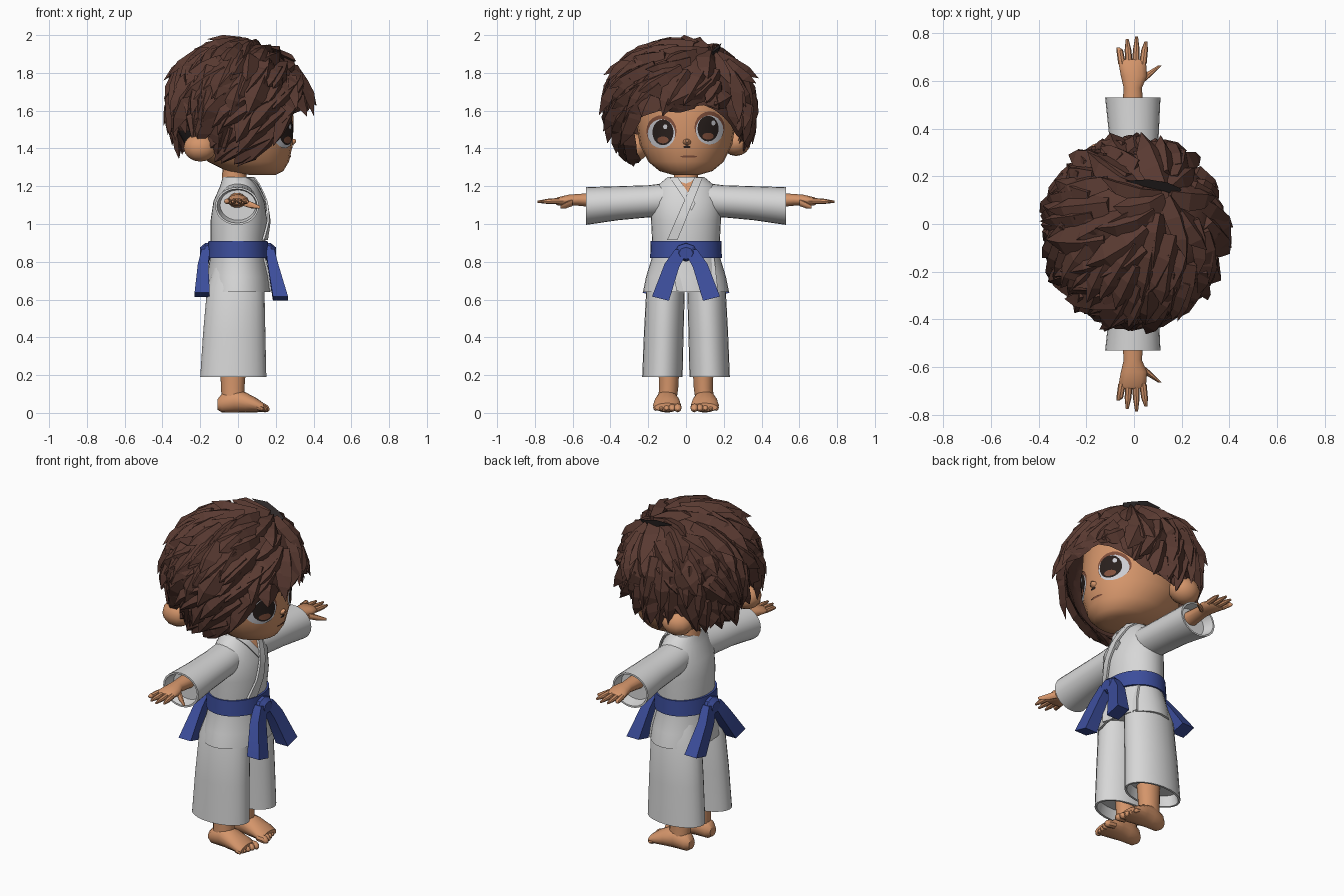
import bpy, bmesh, math, random
from mathutils import Vector

if "Cube" in bpy.data.objects:
    bpy.data.objects.remove(bpy.data.objects["Cube"])

random.seed(11)


def material(name, rgb):
    m = bpy.data.materials.new(name)
    m.diffuse_color = (*rgb, 1)
    m.use_nodes = True
    m.node_tree.nodes["Principled BSDF"].inputs["Base Color"].default_value = m.diffuse_color
    return m


SKIN = material("skin", (0.66, 0.30, 0.145))
HAIR = material("brown hair", (0.10, 0.042, 0.031))
SHADE = material("dark hair", (0.025, 0.02, 0.02))
CLOTH = material("white cloth", (0.68, 0.68, 0.68))
BELT = material("blue belt", (0.045, 0.075, 0.33))
WHITE = material("eye white", (0.60, 0.60, 0.64))
DARK = material("dark iris", (0.022, 0.014, 0.012))
LIP = material("lip brown", (0.22, 0.08, 0.045))


def finish(name, bm, mat, angle=40):
    bmesh.ops.recalc_face_normals(bm, faces=bm.faces)
    me = bpy.data.meshes.new(name)
    bm.to_mesh(me)
    bm.free()
    me.materials.append(mat)
    ob = bpy.data.objects.new(name, me)
    bpy.context.collection.objects.link(ob)
    if angle:
        bpy.ops.object.select_all(action='DESELECT')
        ob.select_set(True)
        bpy.context.view_layer.objects.active = ob
        bpy.ops.object.shade_smooth_by_angle(angle=math.radians(angle))
    return ob


def bridge(bm, p, q):
    n = len(p)
    return [bm.faces.new((p[i], p[(i + 1) % n], q[(i + 1) % n], q[i])) for i in range(n)]


def add_loft(bm, rings, axis='z', n=24):
    """Rings are (x, y, z, a, b): centre and the two half sizes across the axis."""
    loops = []
    for x, y, z, a, b in rings:
        loop = []
        for i in range(n):
            t = math.tau * i / n
            c, s = a * math.cos(t), b * math.sin(t)
            off = {'z': (c, s, 0), 'y': (c, 0, s), 'x': (0, c, s)}[axis]
            loop.append(bm.verts.new(Vector((x, y, z)) + Vector(off)))
        loops.append(loop)
    for p, q in zip(loops, loops[1:]):
        bridge(bm, p, q)
    bm.faces.new(loops[0])
    bm.faces.new(loops[-1])


def loft(name, rings, mat, axis='z', n=24, angle=40):
    bm = bmesh.new()
    add_loft(bm, rings, axis, n)
    return finish(name, bm, mat, angle)


def front_x(rings, y, z):
    """Front surface of a z loft at a given y and z."""
    for p, q in zip(rings, rings[1:]):
        if p[2] <= z <= q[2]:
            t = (z - p[2]) / (q[2] - p[2])
            cx, rx, ry = (p[k] + (q[k] - p[k]) * t for k in (0, 3, 4))
            return cx + rx * math.sqrt(max(0.0, 1 - (y / ry) ** 2))
    return rings[-1][0]


# Head and neck
head = [(.13, 0, 1.26, .07, .07), (.09, 0, 1.28, .15, .14), (.055, 0, 1.33, .215, .2),
        (.02, 0, 1.42, .27, .245), (.01, 0, 1.55, .285, .265), (0, 0, 1.7, .28, .27),
        (0, 0, 1.83, .2, .2)]
loft("head", head, SKIN)
loft("neck", [(-.02, 0, 1.1, .07, .07), (-.02, 0, 1.36, .06, .06)], SKIN, n=16)


# Eyes, mouth and nose
def face_patch(name, cy, cz, ry, rz, lift, mat):
    bm = bmesh.new()
    loops = []
    for k in range(1, 5):
        loop = []
        for i in range(20):
            t = math.tau * i / 20
            y, z = cy + ry * k / 4 * math.cos(t), cz + rz * k / 4 * math.sin(t)
            loop.append(bm.verts.new((front_x(head, y, z) + lift, y, z)))
        loops.append(loop)
    bm.faces.new(loops[0])
    for p, q in zip(loops, loops[1:]):
        bridge(bm, q, p)
    finish(name, bm, mat)


for side, cy, cz in (("right", -.13, 1.48), ("left", .125, 1.5)):
    s = 1 if cy > 0 else -1
    face_patch(side + "_eyelid_line", cy, cz + .012, .08, .084, .003, LIP)
    face_patch(side + "_eye_white", cy, cz - .002, .073, .077, .005, WHITE)
    face_patch(side + "_iris", cy - s * .008, cz + .005, .056, .068, .007, DARK)
    face_patch(side + "_iris_glow", cy - s * .008, cz - .035, .03, .018, .0085, LIP)
    face_patch(side + "_eye_glint", cy + .02, cz + .035, .011, .013, .0095, WHITE)
face_patch("mouth", .015, 1.357, .045, .006, .004, LIP)
loft("nose", [(.26, .005, 1.43, .026, .02), (.295, .005, 1.435, .02, .016),
              (.308, .005, 1.44, .008, .007)], SKIN, 'x', 10)
face_patch("nose_shadow", .005, 1.408, .02, .007, .004, DARK)

# Ears
for side, x, y, z in (("right", -.2, -.275, 1.405), ("left", -.13, .265, 1.435)):
    bm = bmesh.new()
    bmesh.ops.create_uvsphere(bm, u_segments=14, v_segments=8, radius=1)
    for v in bm.verts:
        v.co = Vector((x + v.co.x * .09, y + v.co.y * .078, z + v.co.z * .075))
    finish(side + "_ear", bm, SKIN)

# Hair: a cap with the face left open, covered by pointed locks that grow from an off-centre whorl
centre = Vector((0, -.03, 1.65))
whorl = Vector((0, 0, 1)).rotation_difference(Vector((.36, .42, .83)))


def direction(u, phi):
    return Vector((math.sin(u) * math.cos(phi), math.sin(u) * math.sin(phi), math.cos(u)))


def hair_point(d, r):
    rz = .315 if d.z > 0 else .40
    p = centre + Vector((.36 * d.x, .378 * d.y, rz * d.z)) * r
    p.z = min(p.z, 2.0)
    return p


def hairline(phi):
    keys = [(-3.15, 2.2), (-2.4, 2.2), (-1.9, 2.42), (-1.3, 2.5), (-1.1, 2.3), (-.85, 1.95),
            (-.55, 1.74), (0, 1.66), (.4, 1.62), (.8, 1.85), (1.1, 2.05), (1.7, 2.15),
            (2.3, 2.2), (3.15, 2.2)]
    phi = (phi + math.pi) % math.tau - math.pi
    for (a0, u0), (a1, u1) in zip(keys, keys[1:]):
        if phi <= a1:
            return u0 + (u1 - u0) * (phi - a0) / (a1 - a0)
    return 2.2


def in_nape_gap(d):
    return d.z < -.3 and -3.1 < math.atan2(d.y, d.x) < -2.45


def room(d):
    """How far a direction is above the hairline, as an angle."""
    return hairline(math.atan2(d.y, d.x)) - math.acos(max(-1, min(1, d.z)))


bm = bmesh.new()
cols = [math.tau * i / 36 for i in range(36)]
grid = [[bm.verts.new(hair_point(direction(hairline(a) * k / 10, a), .97)) for a in cols]
        for k in range(1, 11)]
bm.faces.new(grid[0])
for p, q in zip(grid, grid[1:]):
    bridge(bm, q, p)
for f in bm.faces:
    d = f.calc_center_median() - centre
    f.material_index = int(in_nape_gap(Vector((d.x / .36, d.y / .378, d.z / .4))))
finish("hair_cap", bm, HAIR).data.materials.append(SHADE)


def add_lock(bm, dirs, flare, width):
    path = [hair_point(d, 1 + (flare - 1) * (k / 3) ** 2) for k, d in enumerate(dirs)]
    rings = []
    for k in range(3):
        out = (path[k] - centre).normalized()
        across = (path[k + 1] - path[k]).cross(out).normalized()
        w = width * (.6, 1, .75)[k]
        rings.append([bm.verts.new(path[k] + d) for d in
                      (across * w - out * .014, out * .024, -across * w - out * .014)])
    tip = bm.verts.new(path[3])
    bm.faces.new(rings[0])
    for p, q in zip(rings, rings[1:]):
        bridge(bm, p, q)
    for a in range(3):
        bm.faces.new((rings[2][a], rings[2][(a + 1) % 3], tip))


bm = bmesh.new()
for row in range(13):
    u0 = .06 + row * .21
    count = max(6, int(25 * math.sin(u0)))
    for i in range(count):
        phi = math.tau * (i + random.uniform(-.4, .4) + row * .5) / count
        length, swirl = random.uniform(.5, .8), random.uniform(-.55, .25)
        over = random.uniform(-.04, .12)
        flare, width = random.uniform(1.03, 1.17), random.uniform(.045, .08)
        if room(whorl @ direction(u0, phi)) < .12:
            continue
        # Shorten the lock until its tip stays within the hairline
        for cut in range(8):
            ln = length * (1 - cut * .11)
            dirs = [whorl @ direction(u0 + ln * t, phi + swirl * t) for t in (0, .35, .7, 1)]
            if room(dirs[3]) > -over and room(dirs[2]) > -.04 and not in_nape_gap(dirs[2]):
                if ln > .18:
                    add_lock(bm, dirs, flare, width)
                break
finish("hair_locks", bm, HAIR, 0)

# Dark parting beside the whorl
bm = bmesh.new()
add_lock(bm, [Vector(c).normalized() for c in
              ((.5, .42, .75), (.35, .48, .8), (.15, .5, .85), (-.1, .5, .86))], 1.08, .018)
for v in bm.verts:
    v.co += (v.co - centre).normalized() * .012
finish("hair_parting", bm, SHADE, 0)

# Jacket body with a folded hem
torso = [(0, 0, .64, .172, .228), (0, 0, .72, .165, .212), (0, 0, .84, .145, .175),
         (0, 0, .92, .145, .18), (.005, 0, 1.02, .15, .185), (.005, 0, 1.12, .135, .19),
         (.005, 0, 1.2, .1, .155), (0, 0, 1.25, .08, .095)]
loft("jacket", [(0, 0, .68, .13, .18), (0, 0, .64, .16, .215)] + torso, CLOTH, n=32)


# Strips that follow the jacket front
def strip(name, pts, mat, lift, thick=.012):
    """Points are pairs of (y, z) edges down the strip."""
    bm = bmesh.new()
    rows = []
    for i in range(11):
        t = i / 10
        row = []
        for (y0, z0), (y1, z1) in pts:
            y, z = y0 + (y1 - y0) * t, z0 + (z1 - z0) * t
            x = front_x(torso, y, z)
            row += [(x + lift, y, z), (x + lift - thick, y, z)]
        rows.append([bm.verts.new(row[k]) for k in (0, 1, 3, 2)])
    for p, q in zip(rows, rows[1:]):
        bridge(bm, p, q)
    bm.faces.new(rows[0])
    bm.faces.new(rows[-1])
    finish(name, bm, mat)


strip("bare_chest", [((-.06, 1.248), (-.004, 1.155)), ((.06, 1.248), (.004, 1.155))], SKIN, .004, .008)
strip("under_lapel", [((-.085, 1.245), (.03, 1.07)), ((-.045, 1.248), (.05, 1.11))], CLOTH, .010)
strip("over_lapel", [((.045, 1.248), (-.10, .915)), ((.088, 1.245), (-.045, .915))], CLOTH, .018)
strip("jacket_flap", [((-.08, .82), (-.05, .645)), ((.15, .82), (.17, .645))], CLOTH, .012)

# Belt with knots and hanging tails, front and back
loft("belt", [(0, 0, .82, .14, .17), (0, 0, .82, .164, .19), (0, 0, .91, .157, .187),
              (0, 0, .91, .14, .17)], BELT, n=32)


def belt_tail(name, rows, width):
    """Band through (x, y, z, thickness) rows, widening toward the end."""
    bm = bmesh.new()
    rings = []
    for k, (x, y, z, thick) in enumerate(rows):
        w = width * (.7 + .3 * k / (len(rows) - 1)) / 2
        tilt = .25 * (1 if y > 0 else -1)
        rings.append([bm.verts.new((x + sx * thick / 2, y + sy * w, z + sy * w * tilt))
                      for sx, sy in ((-1, -1), (1, -1), (1, 1), (-1, 1))])
    for p, q in zip(rings, rings[1:]):
        bridge(bm, p, q)
    bm.faces.new(rings[0])
    bm.faces.new(rings[-1])
    finish(name, bm, BELT, 30)


for face, fx, ends, low in (("front", 1, .225, .605), ("back", -1, .19, .625)):
    loft(face + "_knot", [(fx * .14, 0, .855, .05, .045), (fx * .175, 0, .85, .06, .048),
                          (fx * .2, 0, .845, .038, .032)], BELT, 'x', 8, 30)
    spread = .135 if fx > 0 else .185
    for side, s in (("right", -1), ("left", 1)):
        belt_tail(f"{face}_{side}_belt_tail",
                  [(fx * .17, s * .025, .86, .045), (fx * .185, s * .075, .78, .055),
                   (fx * ends, s * spread, low, .08)], .09)

# Limbs, mirrored left and right
for side, s in (("right", -1), ("left", 1)):
    loft(side + "_sleeve", [(0, s * .08, 1.13, .095, .09), (0, s * .2, 1.12, .1, .085),
                            (0, s * .36, 1.11, .103, .09), (-.005, s * .53, 1.095, .116, .1),
                            (-.005, s * .53, 1.095, .106, .09), (0, s * .47, 1.1, .095, .08)], CLOTH, 'y')
    loft(side + "_trouser_leg",
         [(-.025, s * .125, .25, .15, .085), (-.025, s * .125, .19, .163, .095),
          (-.025, s * .125, .19, .175, .107), (-.02, s * .118, .42, .165, .105),
          (-.012, s * .108, .66, .152, .102), (0, s * .09, .8, .12, .08)], CLOTH)
    # Hand with fingers and thumb
    bm = bmesh.new()
    add_loft(bm, [(-.005, s * .45, 1.125, .048, .042), (-.005, s * .57, 1.128, .038, .032),
                  (0, s * .62, 1.126, .055, .03), (-.008, s * .68, 1.12, .058, .022),
                  (-.008, s * .69, 1.12, .048, .015)], 'y', 14)
    for k in range(4):
        x, tip = -.05 + .029 * k, (.74, .775, .785, .765)[k]
        add_loft(bm, [(x, s * .67, 1.122, .016, .016), (x * 1.2, s * .73, 1.12, .014, .014),
                      (x * 1.35, s * tip, 1.118, .006, .006)], 'y', 8)
    add_loft(bm, [(.03, s * .6, 1.115, .02, .02), (.07, s * .635, 1.1, .018, .017),
                  (.11, s * .665, 1.09, .008, .008)], 'y', 8)
    finish(side + "_hand", bm, SKIN)
    # Foot with ankle and toes
    bm = bmesh.new()
    y = s * .1
    add_loft(bm, [(-.025, y, .06, .06, .05), (-.028, y - s * .008, .13, .062, .052),
                  (-.025, y - s * .01, .27, .07, .058)], 'z', 14)
    add_loft(bm, [(-.108, y, .045, .028, .028), (-.085, y, .052, .048, .05),
                  (-.02, y, .064, .058, .062), (.04, y, .055, .068, .054),
                  (.1, y, .04, .075, .037), (.135, y, .03, .066, .022)], 'x', 16)
    for k in range(5):
        ty, tx, r = y + s * (-.056 + .029 * k), .158 - .008 * k, .021 - .0018 * k
        add_loft(bm, [(.1, ty, .03, r, r), (tx - .015, ty, .026, r, r * 1.1),
                      (tx, ty, .022, r * .8, r * .8), (tx + .008, ty, .02, r * .3, r * .3)], 'x', 8)
    for v in bm.verts:
        v.co.z = max(v.co.z, 0)
    finish(side + "_foot", bm, SKIN)
